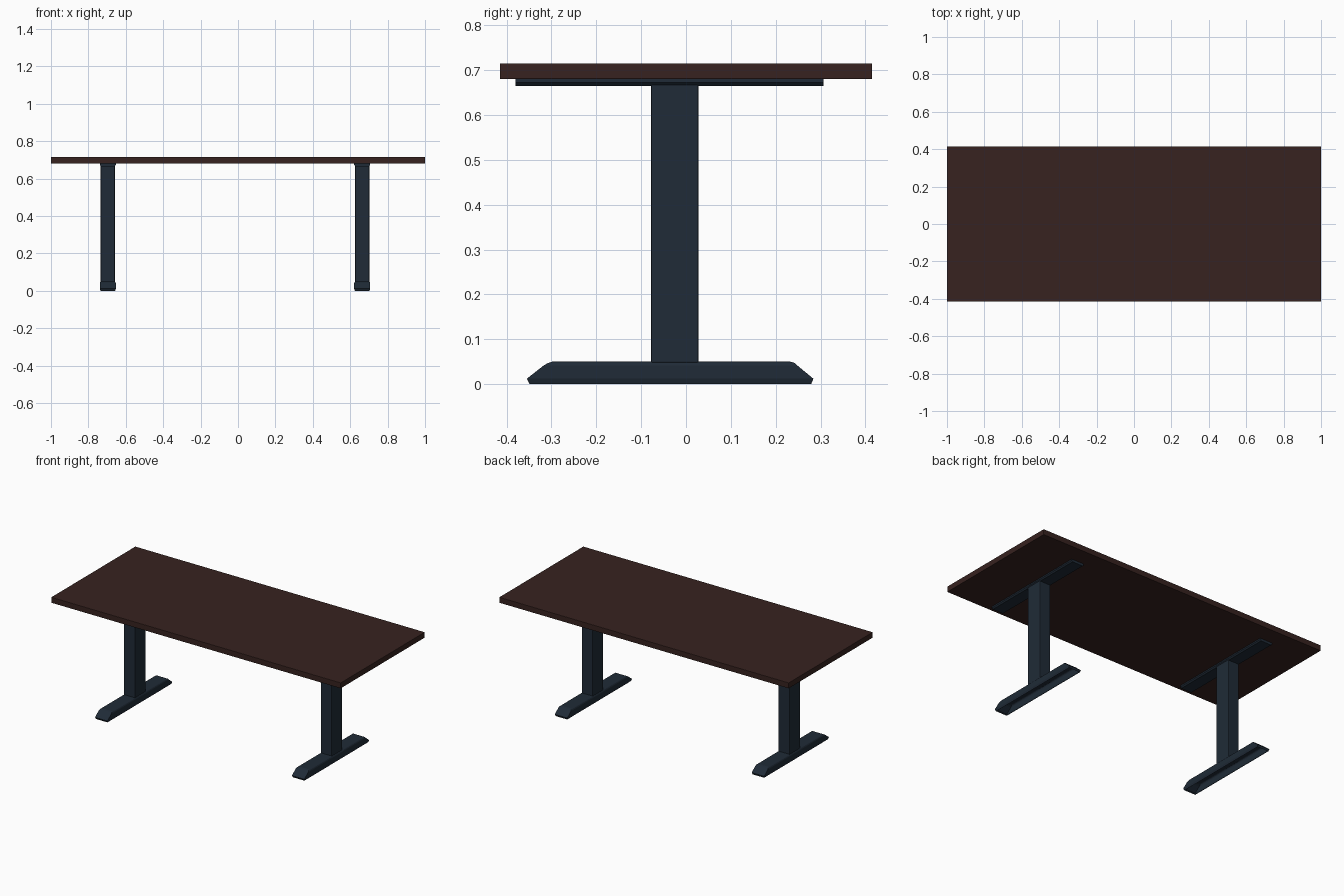
import bpy, bmesh

if "Cube" in bpy.data.objects:
    bpy.data.objects.remove(bpy.data.objects["Cube"])


def material(name, rgb):
    m = bpy.data.materials.new(name)
    m.diffuse_color = (*rgb, 1)
    m.use_nodes = True
    m.node_tree.nodes["Principled BSDF"].inputs["Base Color"].default_value = m.diffuse_color
    return m


wood = material("dark_wood", (0.038, 0.016, 0.014))
metal = material("dark_metal", (0.014, 0.024, 0.038))


def loft(name, cx, rings, mat, open_bottom=False):
    """Stack rectangles (z, half width in x, y min, y max) into one solid."""
    bm = bmesh.new()
    loops = [[bm.verts.new((cx + sx * hw, y, z))
              for sx, y in ((-1, y0), (1, y0), (1, y1), (-1, y1))]
             for z, hw, y0, y1 in rings]
    for a, b in zip(loops, loops[1:]):
        for i in range(4):
            j = (i + 1) % 4
            bm.faces.new((a[i], a[j], b[j], b[i]))
    bm.faces.new(loops[-1])
    if not open_bottom:
        bm.faces.new(loops[0][::-1])
    me = bpy.data.meshes.new(name)
    bm.to_mesh(me)
    bm.free()
    me.materials.append(mat)
    ob = bpy.data.objects.new(name, me)
    bpy.context.collection.objects.link(ob)
    return ob


def bevel(ob, width):
    mod = ob.modifiers.new("bevel", 'BEVEL')
    mod.width = width
    mod.segments = 2


# Table top
top = loft("table_top", 0, [(0.68, 1, -0.415, 0.415), (0.715, 1, -0.415, 0.415)], wood)
bevel(top, 0.002)

for side, cx in (("left", -0.696), ("right", 0.664)):
    # Upright column
    col = loft(side + "_column", cx, [(0.046, 0.038, -0.078, 0.028),
                                      (0.672, 0.038, -0.078, 0.028)], metal)
    bevel(col, 0.004)
    # Support bar under the top
    loft(side + "_support_bar", cx, [(0.665, 0.036, -0.38, 0.307),
                                     (0.672, 0.043, -0.38, 0.307),
                                     (0.681, 0.043, -0.38, 0.307)], metal)
    # Hollow foot with sloping ends, open underneath
    foot = loft(side + "_foot", cx, [(0.0, 0.039, -0.349, 0.279),
                                     (0.012, 0.043, -0.355, 0.284),
                                     (0.041, 0.043, -0.318, 0.249),
                                     (0.047, 0.040, -0.308, 0.243),
                                     (0.05, 0.035, -0.298, 0.233)], metal, True)
    shell = foot.modifiers.new("shell", 'SOLIDIFY')
    shell.thickness = 0.003
    shell.offset = -1
